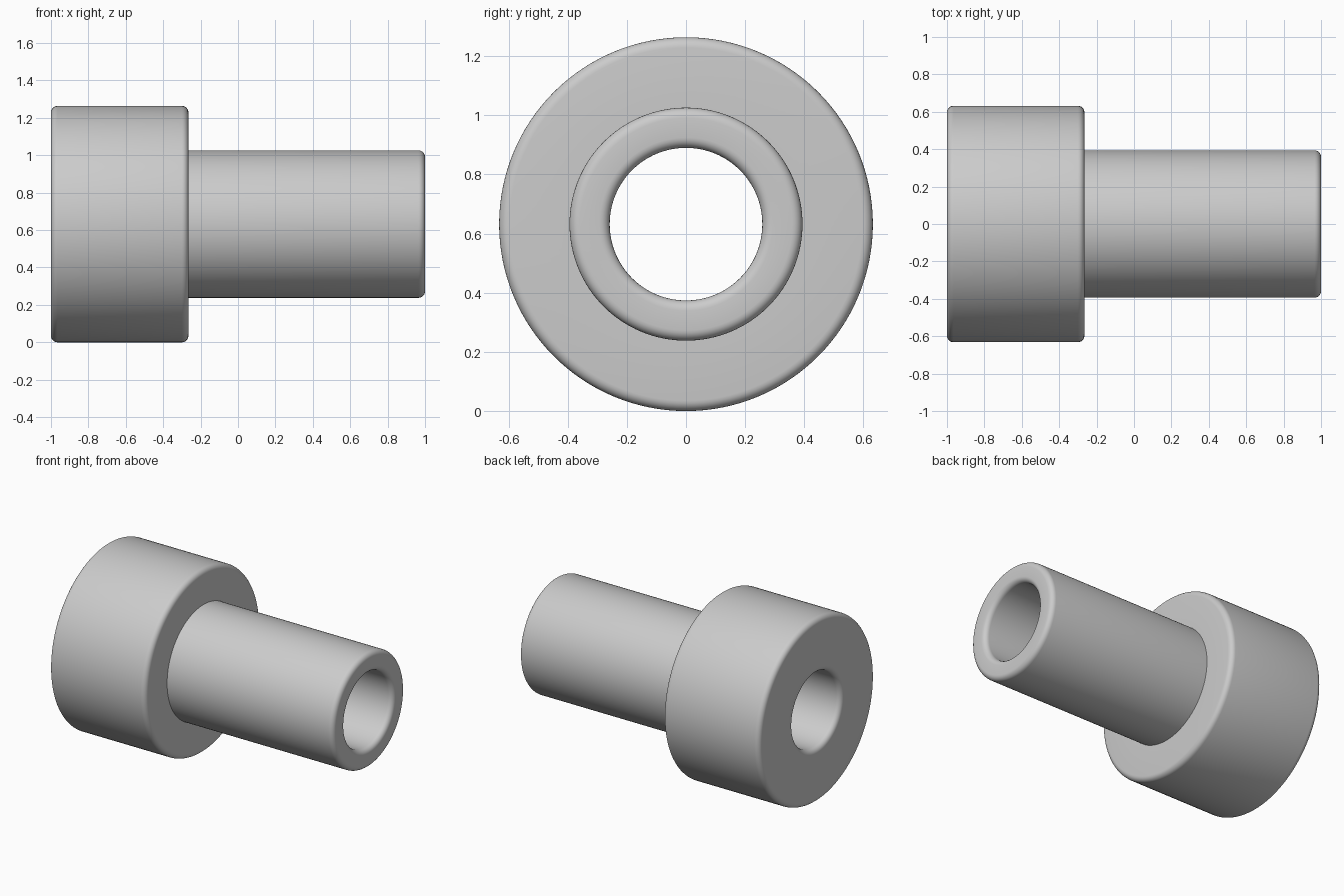
import bpy, bmesh, math

if "Cube" in bpy.data.objects:
    bpy.data.objects.remove(bpy.data.objects["Cube"])

COLLAR_R, TUBE_R, BORE_R = 0.632, 0.394, 0.258
X0, STEP, X1 = -1.0, -0.265, 1.0
FILLET, ARC, SIDES = 0.035, 6, 128


def fillet(x, r, start):
    """Quarter-circle of profile points about (x, r), turning clockwise from start degrees."""
    return [(x + FILLET * math.cos(math.radians(start - 90 * i / ARC)),
             r + FILLET * math.sin(math.radians(start - 90 * i / ARC)))
            for i in range(ARC + 1)]


# Half section of the flanged sleeve as (x, radius), edges rounded
f = FILLET
profile = (fillet(X0 + f, COLLAR_R - f, 180)      # collar outer edge
           + fillet(STEP - f, COLLAR_R - f, 90)   # collar shoulder
           + [(STEP, TUBE_R)]                     # sharp inner corner
           + fillet(X1 - f, TUBE_R - f, 90)       # tube tip
           + fillet(X1 - f, BORE_R + f, 0)        # bore mouth, tube end
           + fillet(X0 + f, BORE_R + f, 270))     # bore mouth, collar end

# Revolve the section around the x axis
bm = bmesh.new()
rings = []
for s in range(SIDES):
    a = 2 * math.pi * s / SIDES
    rings.append([bm.verts.new((x, r * math.cos(a), COLLAR_R + r * math.sin(a)))
                  for x, r in profile])
n = len(profile)
for s in range(SIDES):
    p, q = rings[s], rings[(s + 1) % SIDES]
    for i in range(n):
        j = (i + 1) % n
        bm.faces.new((p[i], p[j], q[j], q[i]))
bmesh.ops.recalc_face_normals(bm, faces=bm.faces)

mesh = bpy.data.meshes.new("flanged_sleeve")
bm.to_mesh(mesh)
bm.free()
sleeve = bpy.data.objects.new("flanged_sleeve", mesh)
bpy.context.collection.objects.link(sleeve)

# Plain grey finish
grey = bpy.data.materials.new("light grey")
grey.diffuse_color = (0.6, 0.6, 0.6, 1)
grey.use_nodes = True
grey.node_tree.nodes["Principled BSDF"].inputs["Base Color"].default_value = grey.diffuse_color
mesh.materials.append(grey)

# Smooth curves, crisp shoulder corner
bpy.context.view_layer.objects.active = sleeve
sleeve.select_set(True)
bpy.ops.object.shade_smooth_by_angle(angle=math.radians(30))
